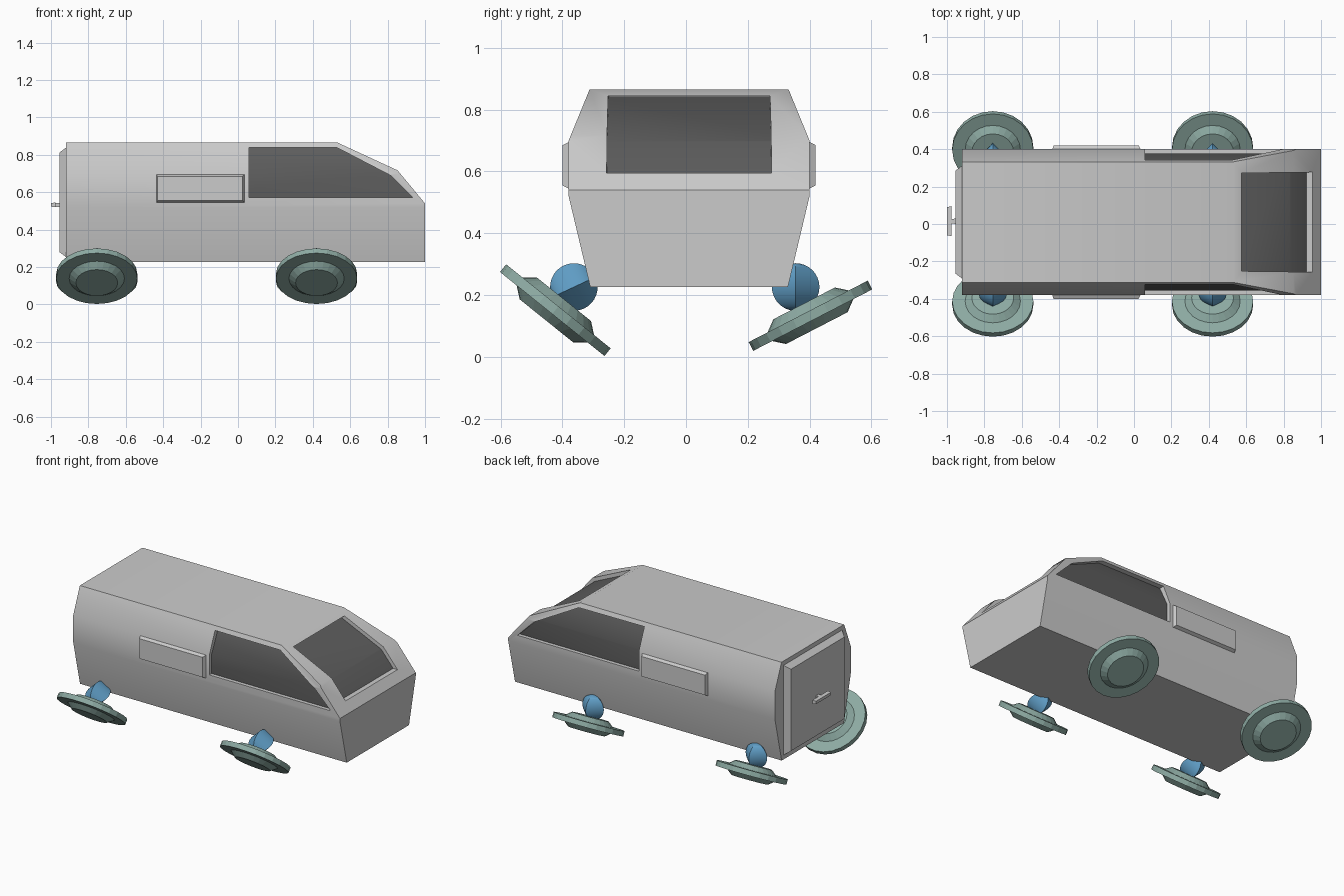
import bpy, bmesh, math
from mathutils import Vector, Matrix

if "Cube" in bpy.data.objects:
    bpy.data.objects.remove(bpy.data.objects["Cube"])

CY = 0.01  # the body sits slightly off the y centre


def material(name, rgb):
    m = bpy.data.materials.new(name)
    m.diffuse_color = (*rgb, 1)
    m.use_nodes = True
    m.node_tree.nodes["Principled BSDF"].inputs["Base Color"].default_value = m.diffuse_color
    return m


GLASS = material("dark_glass", (0.11, 0.11, 0.11))
TEAL = material("wheel_teal", (0.27, 0.41, 0.37))
BLUE = material("joint_blue", (0.12, 0.35, 0.58))


def finish(name, bm, mat=None, angle=None):
    bmesh.ops.recalc_face_normals(bm, faces=bm.faces)
    me = bpy.data.meshes.new(name)
    bm.to_mesh(me)
    bm.free()
    ob = bpy.data.objects.new(name, me)
    bpy.context.collection.objects.link(ob)
    if mat:
        me.materials.append(mat)
    if angle:
        smooth(ob, angle)
    return ob


def select(ob):
    bpy.ops.object.select_all(action='DESELECT')
    ob.select_set(True)
    bpy.context.view_layer.objects.active = ob


def smooth(ob, angle):
    select(ob)
    bpy.ops.object.shade_smooth_by_angle(angle=math.radians(angle))


def loft(bm, a, b):
    """Closed solid between two matching outlines."""
    va, vb = [bm.verts.new(p) for p in a], [bm.verts.new(p) for p in b]
    bm.faces.new(va)
    bm.faces.new(vb)
    n = len(va)
    for i in range(n):
        j = (i + 1) % n
        bm.faces.new((va[i], va[j], vb[j], vb[i]))


def hull(name, inset, mat=None):
    """Van section pushed along x, then sliced by the two windscreen planes."""
    half = [(0.32, 0.226 + inset), (0.39, 0.52), (0.39, 0.70), (0.322, 0.866 - inset)]
    half = [(y - inset, z) for y, z in half]
    section = half + [(-y, z) for y, z in reversed(half)]
    bm = bmesh.new()
    loft(bm, *[[(x, y + CY, z) for y, z in section] for x in (-0.92 + inset, 1.0 - inset)])
    for point, normal in (((0.53, 0, 0.866), (0.149, 0, 0.323)),
                          ((0.853, 0, 0.717), (0.177, 0, 0.147))):
        n = Vector(normal).normalized()
        bmesh.ops.bisect_plane(bm, geom=bm.verts[:] + bm.edges[:] + bm.faces[:],
                               plane_co=Vector(point) - n * inset, plane_no=n, clear_outer=True)
        bmesh.ops.holes_fill(bm, edges=[e for e in bm.edges if e.is_boundary], sides=0)
    return finish(name, bm, mat)


def cut(target, cutter):
    mod = target.modifiers.new("cut", 'BOOLEAN')
    mod.operation, mod.solver, mod.object = 'DIFFERENCE', 'EXACT', cutter
    select(target)
    bpy.ops.object.modifier_apply(modifier=mod.name)
    bpy.data.objects.remove(cutter)


def raised_panel(name, base, top, axis, lo, hi):
    """Bevelled plate: base and top are (u0, u1, z0, z1), raised along axis x or y."""
    def ring(r, d):
        pts = [(r[0], r[2]), (r[1], r[2]), (r[1], r[3]), (r[0], r[3])]
        return [(d, u, z) if axis == 'x' else (u, d, z) for u, z in pts]
    bm = bmesh.new()
    loft(bm, ring(base, lo), ring(top, hi))
    return finish(name, bm)


# Body shell with window openings
body = hull("body", 0)
window = [(0.06, 0.572), (0.06, 0.84), (0.53, 0.838), (0.815, 0.69), (0.933, 0.572)]
bm = bmesh.new()
loft(bm, *[[(x, y, z) for x, z in window] for y in (-1, 1)])
cut(body, finish("side_window_cutter", bm))
cut(body, raised_panel("windscreen_cutter", (-0.25, 0.27, 0.595, 0.845),
                       (-0.26, 0.28, 0.595, 0.845), 'x', 0.4, 1.2))
smooth(body, 28)

# Dark inner core seen through the openings as glass
smooth(hull("window_glass", 0.024, GLASS), 28)

# Side panels
for name, s in (("left_side_panel", 1), ("right_side_panel", -1)):
    raised_panel(name, (-0.44, 0.04, 0.54, 0.70), (-0.43, 0.025, 0.555, 0.685),
                 'y', CY + s * 0.38, CY + s * 0.41)

# Rear door and its handle
raised_panel("rear_door", (-0.295, 0.315, 0.25, 0.842), (-0.265, 0.285, 0.28, 0.812),
             'x', -0.915, -0.955)
raised_panel("handle_stem", (0.0, 0.03, 0.522, 0.542), (0.005, 0.025, 0.522, 0.542),
             'x', -0.95, -0.985)
raised_panel("handle_bar", (-0.065, 0.095, 0.52, 0.545), (-0.06, 0.09, 0.523, 0.542),
             'x', -0.977, -1.0)


def wheel(name, loc, tilt):
    prof = [(0, 0.045), (0.112, 0.045), (0.148, 0.016), (0.217, 0.016)]
    prof += [(r, -h) for r, h in reversed(prof)]
    bm = bmesh.new()
    vs = [bm.verts.new((r, 0, h)) for r, h in prof]
    es = [bm.edges.new(p) for p in zip(vs, vs[1:])]
    bmesh.ops.spin(bm, geom=vs + es, cent=(0, 0, 0), axis=(0, 0, 1),
                   angle=math.tau, steps=24, use_merge=True)
    bmesh.ops.remove_doubles(bm, verts=bm.verts, dist=1e-4)
    bm.transform(Matrix.Translation(loc) @ Matrix.Rotation(math.radians(tilt), 4, 'X'))
    finish(name, bm, TEAL)


def joint(name, loc, tilt):
    bm = bmesh.new()
    bmesh.ops.create_uvsphere(bm, u_segments=4, v_segments=16, radius=0.077)
    bm.transform(Matrix.Translation(loc) @ Matrix.Rotation(math.radians(tilt), 4, 'X'))
    finish(name, bm, BLUE, 40)


# Tilted hover wheels with ball joints, each side at its own angle
for end, x in (("rear", -0.755), ("front", 0.42)):
    wheel(f"{end}_right_wheel", (x, -0.423, 0.151), -38.8)
    wheel(f"{end}_left_wheel", (x, 0.403, 0.133), 27.3)
    joint(f"{end}_right_joint", (x, -0.363, 0.226), -65)
    joint(f"{end}_left_joint", (x, 0.355, 0.226), 0)
